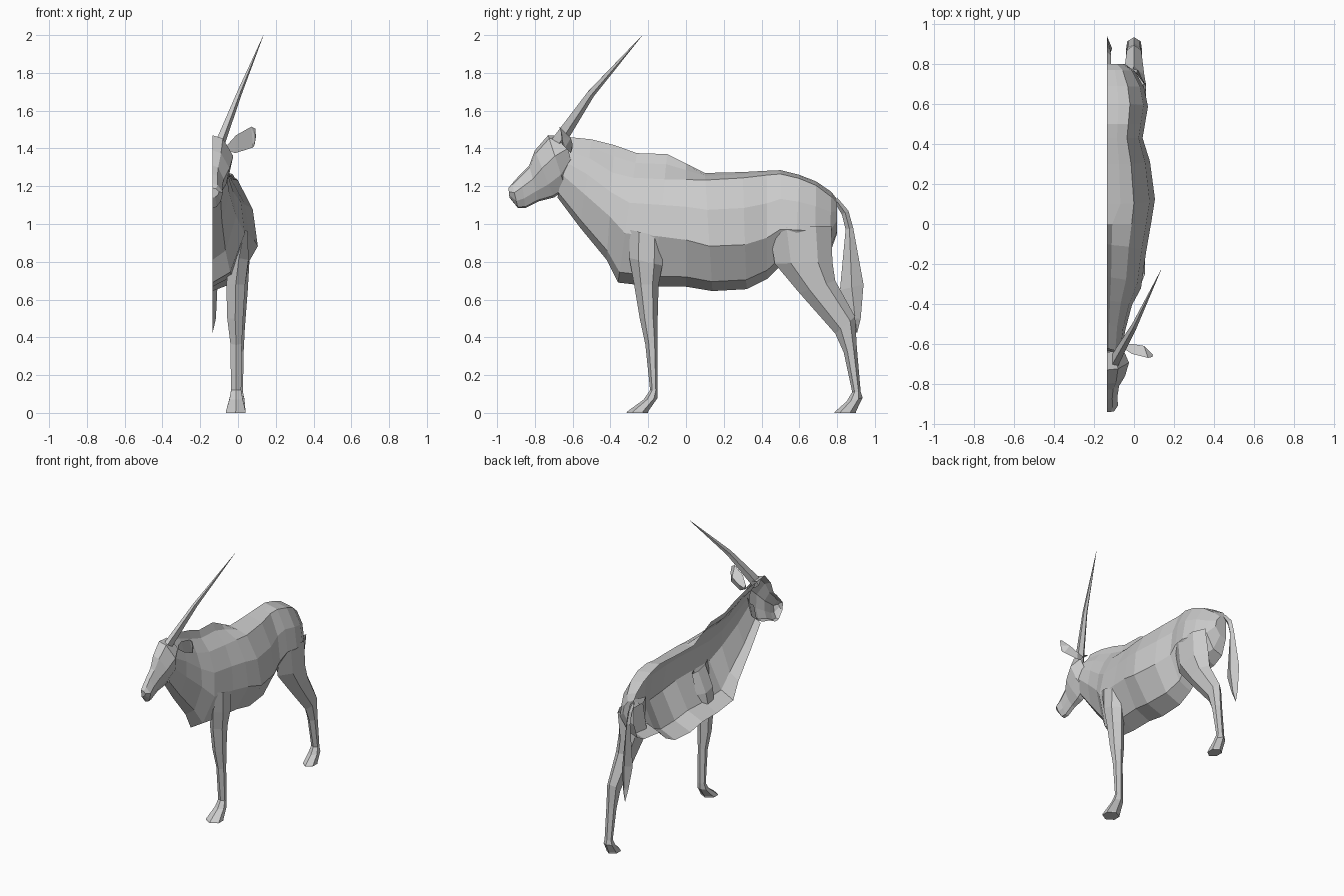
import bpy, bmesh, math
from mathutils import Vector

cube = bpy.data.objects.get("Cube")
if cube:
    bpy.data.objects.remove(cube, do_unlink=True)

MID = -0.135  # open centre plane of the half animal

hide = bpy.data.materials.new("plain_grey")
hide.use_nodes = True
hide.diffuse_color = (0.6, 0.6, 0.6, 1)
bsdf = next(n for n in hide.node_tree.nodes if n.type == 'BSDF_PRINCIPLED')
bsdf.inputs["Base Color"].default_value = hide.diffuse_color
bsdf.inputs["Roughness"].default_value = 0.8


def loft(name, rings, closed, cap_first=False, cap_last=False):
    """Skin a list of equal-length rings of points with flat faces."""
    bm = bmesh.new()
    rows = [[bm.verts.new(p) for p in ring] for ring in rings]
    n = len(rows[0])
    for a, b in zip(rows, rows[1:]):
        for i in range(n if closed else n - 1):
            j = (i + 1) % n
            bm.faces.new((a[i], a[j], b[j], b[i]))
    if cap_first:
        bm.faces.new(rows[0])
    if cap_last:
        bm.faces.new(rows[-1])
    bmesh.ops.remove_doubles(bm, verts=bm.verts, dist=0.0005)
    bmesh.ops.recalc_face_normals(bm, faces=bm.faces)
    if not closed:  # the outside of a half shell faces +x
        bm.normal_update()
        if sum(f.normal.x * f.calc_area() for f in bm.faces) < 0:
            bmesh.ops.reverse_faces(bm, faces=bm.faces)
    mesh = bpy.data.meshes.new(name)
    bm.to_mesh(mesh)
    bm.free()
    mesh.materials.append(hide)
    obj = bpy.data.objects.new(name, mesh)
    bpy.context.collection.objects.link(obj)
    return obj


def half_ring(station, profile):
    """Half section between a top and a bottom point on the centre plane."""
    yt, zt, yb, zb, w = station[:5]
    return [(MID + w * f, yt + (yb - yt) * t, zt + (zb - zt) * t)
            for t, f in profile]


def leg_ring(front_y, front_z, back_y, back_z, x, half):
    """Six-sided leg section spanning a front and a back point."""
    a, b = Vector((x, front_y, front_z)), Vector((x, back_y, back_z))
    side = Vector((half, 0, 0))
    return [a, a.lerp(b, .28) + side, a.lerp(b, .75) + side,
            b, a.lerp(b, .75) - side, a.lerp(b, .28) - side]


# Neck and torso: top y, z, bottom y, z, width, height share of the back crease
torso = [
    (-.62, 1.46, -.68, 1.14, .075, .22),
    (-.50, 1.448, -.56, .98, .09, .21),
    (-.38, 1.418, -.42, .81, .125, .24),
    (-.26, 1.375, -.36, .69, .17, .19),
    (-.10, 1.37, -.17, .668, .195, .19),
    (.00, 1.32, .00, .668, .22, .13),
    (.10, 1.27, .14, .645, .24, .06),
    (.30, 1.275, .32, .655, .215, .05),
    (.43, 1.282, .43, .71, .178, .04),
    (.50, 1.285, .50, .78, .19, .04),
    (.60, 1.26, .58, .79, .205, .04),
    (.69, 1.225, .68, .80, .185, .05),
    (.77, 1.17, .76, .84, .14, .08),
    (.80, 1.13, .80, .95, .09, .12),
]


def torso_profile(u):
    ridge = .12 if u > .1 else .28
    return [(0, 0), (u * .4, ridge), (u, .56), (u + (.62 - u) * .45, .89),
            (.62, 1), (.92, .55), (1, 0)]


loft("torso", [half_ring(s, torso_profile(s[5])) for s in torso], False,
     cap_last=True)

# Head from the nose to the back of the skull
head = [
    (-.94, 1.19, -.935, 1.14, .035),
    (-.92, 1.215, -.89, 1.085, .055),
    (-.875, 1.265, -.85, 1.085, .052),
    (-.83, 1.31, -.78, 1.12, .06),
    (-.80, 1.39, -.70, 1.14, .09),
    (-.73, 1.47, -.635, 1.18, .11),
    (-.64, 1.462, -.60, 1.30, .08),
]
head_profile = [(0, 0), (.06, .5), (.38, 1), (.72, .8), (.96, .4), (1, 0)]
loft("head", [half_ring(s, head_profile) for s in head], False, cap_first=True)

# Tail with a wide tuft
tail = [
    (.79, 1.11, .80, 1.14, .02),
    (.825, 1.05, .86, 1.07, .02),
    (.845, .97, .885, .98, .018),
    (.815, .65, .94, .68, .026),
    (.865, .50, .925, .50, .018),
    (.905, .42, .905, .42, 0),
]
loft("tail", [half_ring(s, [(0, 0), (.5, 1), (1, 0)]) for s in tail], False)

# Legs: front y, z, back y, z, centre x, half width
front_leg = [
    (-.30, .97, -.12, .93, .035, .018),
    (-.30, .82, -.125, .78, .005, .05),
    (-.275, .68, -.145, .68, -.012, .05),
    (-.245, .50, -.15, .50, -.015, .042),
    (-.215, .36, -.15, .38, -.01, .03),
    (-.19, .12, -.15, .12, -.01, .027),
    (-.225, .07, -.15, .08, -.01, .035),
    (-.31, .008, -.2, .008, -.012, .052),
    (-.315, 0, -.2, 0, -.012, .052),
]
hind_leg = [
    (.44, .98, .77, .99, .02, .04),
    (.47, .79, .775, .80, -.005, .065),
    (.60, .635, .79, .70, 0, .052),
    (.79, .42, .895, .51, 0, .036),
    (.835, .32, .905, .34, 0, .03),
    (.88, .11, .925, .11, 0, .026),
    (.85, .06, .935, .08, 0, .034),
    (.79, .008, .9, .008, 0, .04),
    (.785, 0, .9, 0, 0, .04),
]
for name, data in (("front_leg", front_leg), ("hind_leg", hind_leg)):
    loft(name, [leg_ring(*s) for s in data], True, cap_last=True)

# Long tapering horn: centre point and radius
horn = [((-.10, -.69, 1.42), .042), ((.005, -.505, 1.69), .022),
        ((.135, -.23, 2.0), .0008)]
axis = (Vector(horn[-1][0]) - Vector(horn[0][0])).normalized()
u = axis.cross(Vector((1, 0, 0))).normalized()
v = axis.cross(u)
loft("horn", [[Vector(c) + (u * math.cos(k * math.tau / 5)
                            + v * math.sin(k * math.tau / 5) * .65) * r
               for k in range(5)] for c, r in horn], True,
     cap_first=True, cap_last=True)

# Ear: a leaf folded along its middle, closed behind
ear = [  # upper edge, fold, lower edge
    ((-.055, -.62, 1.42), (-.055, -.60, 1.405), (-.055, -.62, 1.39)),
    ((-.01, -.65, 1.47), (-.01, -.60, 1.42), (-.015, -.61, 1.375)),
    ((.07, -.67, 1.515), (.05, -.61, 1.455), (.08, -.64, 1.405)),
    ((.092, -.665, 1.505), (.095, -.655, 1.46), (.088, -.655, 1.42)),
]
loft("ear", [list(r) for r in ear], True, cap_first=True, cap_last=True)
